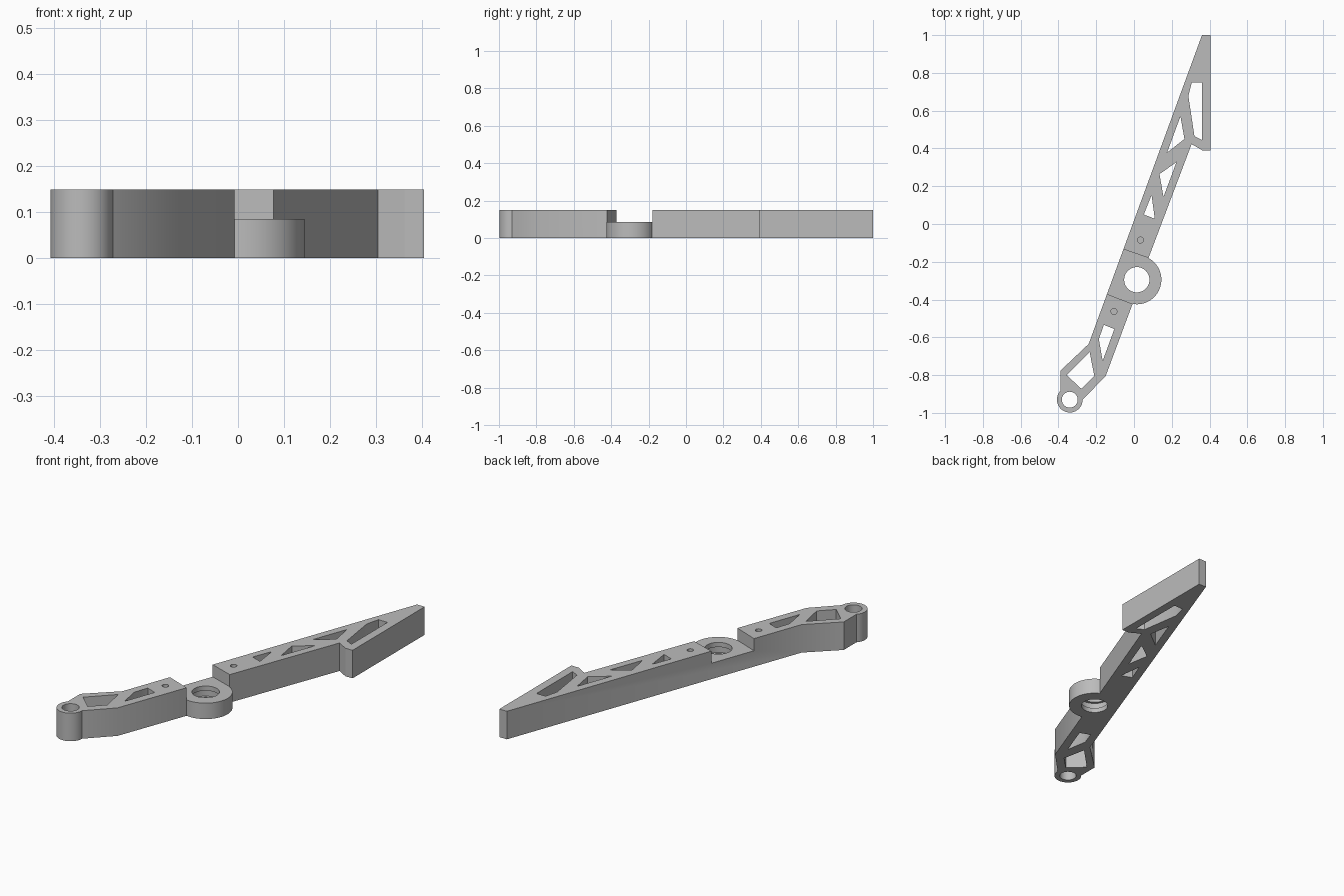
import bpy, bmesh
from math import radians, cos, sin

if "Cube" in bpy.data.objects:
    bpy.data.objects.remove(bpy.data.objects["Cube"])

HEIGHT, LOW = 0.15, 0.085
HUB, EYE = (0.015, -0.295), (-0.34, -0.93)

grey = bpy.data.materials.new("plain grey")
grey.use_nodes = True
colour = (0.5, 0.5, 0.5, 1)
grey.diffuse_color = colour
grey.node_tree.nodes["Principled BSDF"].inputs["Base Color"].default_value = colour


def arc(centre, radius, start, end, steps):
    angles = [radians(start + (end - start) * i / steps) for i in range(steps + 1)]
    return [(centre[0] + radius * cos(a), centre[1] + radius * sin(a)) for a in angles]


def circle(centre, radius, steps=48):
    return arc(centre, radius, 0, 360, steps)[:-1]


def prism(name, outline, bottom, top):
    """Extrude a flat outline between two heights."""
    bm = bmesh.new()
    face = bm.faces.new([bm.verts.new((x, y, bottom)) for x, y in outline])
    new = bmesh.ops.extrude_face_region(bm, geom=[face])["geom"]
    bmesh.ops.translate(bm, vec=(0, 0, top - bottom),
                        verts=[v for v in new if isinstance(v, bmesh.types.BMVert)])
    bmesh.ops.recalc_face_normals(bm, faces=bm.faces)
    mesh = bpy.data.meshes.new(name)
    bm.to_mesh(mesh)
    bm.free()
    mesh.materials.append(grey)
    obj = bpy.data.objects.new(name, mesh)
    bpy.context.collection.objects.link(obj)
    return obj


def cut(body, outline, bottom=-0.05, top=HEIGHT + 0.05):
    """Subtract a prism from the body."""
    cutter = prism("cutter", outline, bottom, top)
    cutter.hide_render = True
    mod = body.modifiers.new("cut", "BOOLEAN")
    mod.operation, mod.solver, mod.object = "DIFFERENCE", "EXACT", cutter
    bpy.context.view_layer.objects.active = body
    bpy.ops.object.modifier_apply(modifier=mod.name)
    bpy.data.objects.remove(cutter)


# Whole arm outline: long blade, hub bulge, bent foot, end eye
outline = [(0.36, 1), (0.405, 1), (0.405, 0.39), (0.362, 0.39), (0.305, 0.423)]
outline += arc(HUB, 0.13, 61.7, -100, 40)
outline += [(-0.15, -0.805)]
outline += arc(EYE, 0.068, 0, -223, 36)
outline += [(-0.39, -0.777), (-0.24, -0.635)]
arm = prism("lever_arm", outline, 0, HEIGHT)

# Lowered step around the hub
cut(arm, [(-0.199, -0.084), (0.353, -0.276), (0.266, -0.529), (-0.282, -0.317)], LOW)

# Truss windows, blade first, then foot
windows = [
    [(0.306, 0.75), (0.36, 0.75), (0.36, 0.444), (0.32, 0.465), (0.288, 0.677)],
    [(0.246, 0.57), (0.267, 0.45), (0.175, 0.378)],
    [(0.135, 0.264), (0.225, 0.328), (0.156, 0.143)],
    [(0.093, 0.153), (0.11, 0.028), (0.052, 0.05)],
    [(-0.16, -0.534), (-0.104, -0.556), (-0.166, -0.725), (-0.186, -0.61)],
    [(-0.235, -0.677), (-0.21, -0.805), (-0.278, -0.873), (-0.357, -0.8)],
]
for window in windows:
    cut(arm, window)

# Hub bore with an inner groove, and the end eye
cut(arm, circle(HUB, 0.067))
cut(arm, circle(HUB, 0.08), 0.025, 0.06)
cut(arm, circle(EYE, 0.042))

# Blind pin holes
for pin in [(0.034, -0.085), (-0.106, -0.463)]:
    cut(arm, circle(pin, 0.016, 24), 0.08)

bpy.ops.object.select_all(action="DESELECT")
arm.select_set(True)
bpy.context.view_layer.objects.active = arm
bpy.ops.object.shade_smooth_by_angle(angle=radians(30))
